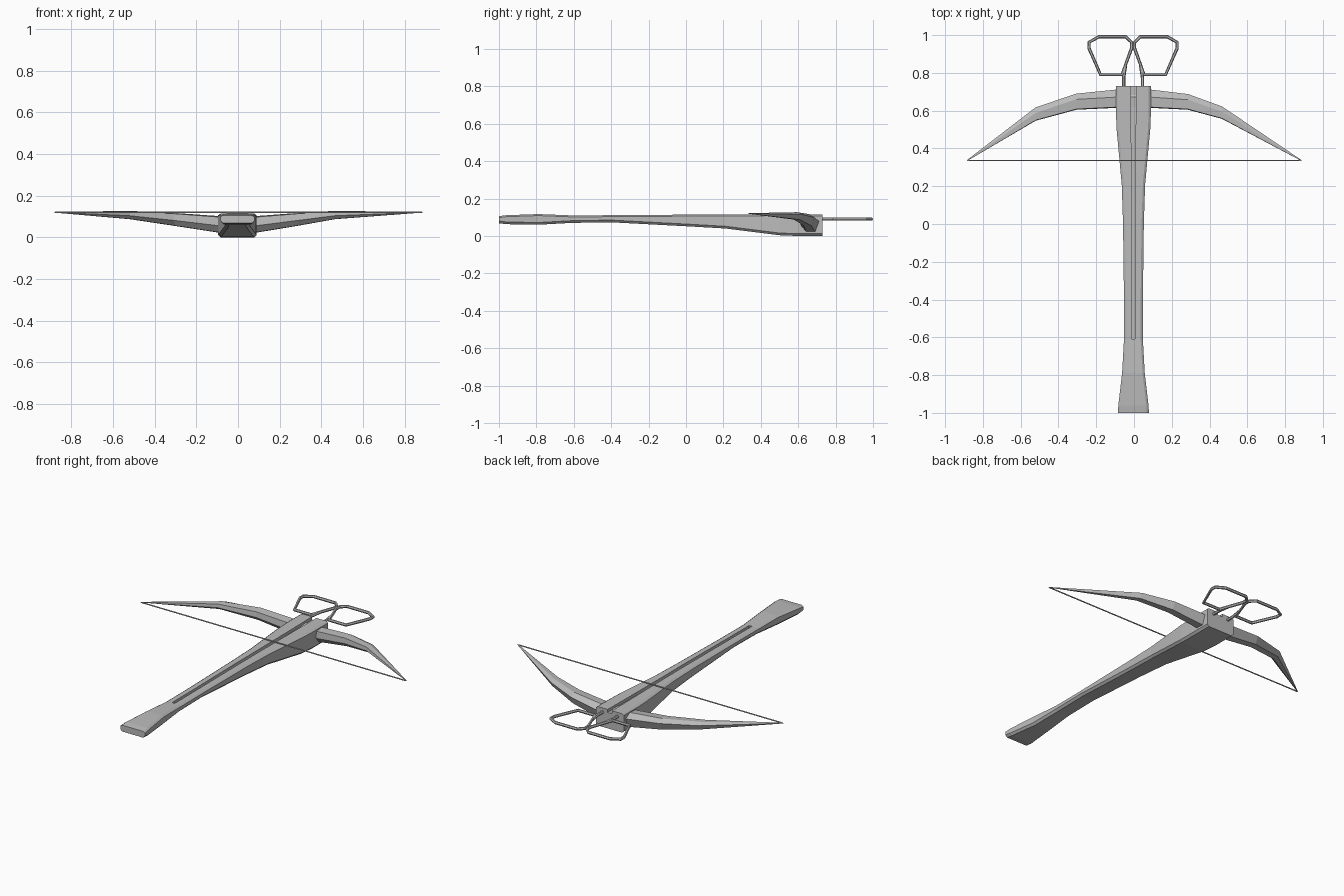
import bpy, bmesh

if "Cube" in bpy.data.objects:
    bpy.data.objects.remove(bpy.data.objects["Cube"])

# One flat grey for the whole model
grey = bpy.data.materials.new("plain grey")
grey.diffuse_color = (0.5, 0.5, 0.5, 1)
grey.use_nodes = True
grey.node_tree.nodes["Principled BSDF"].inputs["Base Color"].default_value = grey.diffuse_color


def loft(name, rings):
    """Skin a list of equal-length rings, capping both ends."""
    bm = bmesh.new()
    loops = [[bm.verts.new(p) for p in r] for r in rings]
    n = len(rings[0])
    for a, b in zip(loops, loops[1:]):
        for i in range(n):
            j = (i + 1) % n
            bm.faces.new((a[i], a[j], b[j], b[i]))
    bm.faces.new(loops[0][::-1])
    bm.faces.new(loops[-1])
    bmesh.ops.remove_doubles(bm, verts=bm.verts, dist=0.00005)
    bmesh.ops.dissolve_degenerate(bm, edges=bm.edges, dist=0.00005)
    bmesh.ops.recalc_face_normals(bm, faces=bm.faces)
    me = bpy.data.meshes.new(name)
    bm.to_mesh(me)
    bm.free()
    me.materials.append(grey)
    ob = bpy.data.objects.new(name, me)
    bpy.context.collection.objects.link(ob)
    return ob


def tube(name, pts, radius, closed=False):
    """Thin six-sided rod along straight segments."""
    cu = bpy.data.curves.new(name, 'CURVE')
    cu.dimensions = '3D'
    cu.bevel_depth = radius
    cu.bevel_resolution = 1
    cu.use_fill_caps = True
    sp = cu.splines.new('POLY')
    sp.points.add(len(pts) - 1)
    for q, p in zip(sp.points, pts):
        q.co = (*p, 1)
    sp.use_cyclic_u = closed
    sp.use_smooth = False
    cu.materials.append(grey)
    ob = bpy.data.objects.new(name, cu)
    bpy.context.collection.objects.link(ob)
    return ob


CX = -0.003  # stock centre line


# Stock: chamfered section with a bolt groove in the top
def stock_ring(y, w, top, bot, g, d):
    c = 0.012
    half = [(g, top - d), (g, top), (w - c, top), (w, top - 0.008),
            (w, bot + c), (w - c, bot)]
    pts = half + [(-x, z) for x, z in reversed(half)]
    return [(CX + x, y, z) for x, z in pts]


stock = [  # y, half width, top, bottom, groove half width, groove depth
    (-1.00, 0.082, 0.106, 0.068, 0.009, 0),
    (-0.96, 0.080, 0.111, 0.063, 0.009, 0),
    (-0.79, 0.060, 0.117, 0.060, 0.009, 0),
    (-0.61, 0.050, 0.110, 0.070, 0.009, 0),
    (-0.61, 0.050, 0.110, 0.070, 0.009, 0.018),
    (-0.40, 0.050, 0.111, 0.073, 0.009, 0.018),
    (0.00, 0.055, 0.114, 0.052, 0.010, 0.018),
    (0.21, 0.062, 0.114, 0.040, 0.010, 0.018),
    (0.34, 0.074, 0.114, 0.024, 0.011, 0.018),
    (0.50, 0.089, 0.114, 0.004, 0.012, 0.018),
    (0.60, 0.093, 0.114, 0.000, 0.013, 0.018),
    (0.73, 0.093, 0.114, 0.000, 0.015, 0.018),
]
loft("stock", [stock_ring(*s) for s in stock])


# Bow: hexagonal section tapering to points
def bow_ring(x, front, ridge, back, top, bot):
    h = top - bot
    t = front - back
    return [(x, back + 0.04 * t, top - 0.06 * h), (x, ridge, top),
            (x, front, top - 0.30 * h), (x, front - 0.22 * t, bot),
            (x, back + 0.28 * t, bot + 0.02 * h), (x, back, bot + 0.42 * h)]


tip = (0.338, 0.336, 0.333, 0.122, 0.119)
bow = [
    (-0.885, *tip),
    (-0.52, 0.618, 0.588, 0.547, 0.127, 0.087),
    (-0.305, 0.690, 0.660, 0.605, 0.117, 0.055),
    (-0.09, 0.712, 0.672, 0.615, 0.102, 0.022),
    (0.085, 0.712, 0.672, 0.615, 0.102, 0.022),
    (0.285, 0.688, 0.658, 0.605, 0.117, 0.055),
    (0.465, 0.623, 0.595, 0.557, 0.127, 0.087),
    (0.888, *tip),
]
loft("bow", [bow_ring(*s) for s in bow])

# Bowstring from tip to tip
tube("bowstring", [(-0.88, 0.336, 0.12), (0.884, 0.336, 0.12)], 0.0035)

# Twin foot loops with short stems into the stock
loop = [(-0.187, 0.991), (-0.043, 0.991), (-0.013, 0.962), (-0.013, 0.93),
        (-0.064, 0.79), (-0.177, 0.79), (-0.238, 0.93), (-0.238, 0.962)]
stem = [(-0.055, 0.70), (-0.055, 0.775), (-0.045, 0.84)]
for side, s in (("left", 1), ("right", -1)):
    place = lambda pts: [(-0.005 + s * (x + 0.005), y, 0.09) for x, y in pts]
    tube(side + "_foot_loop", place(loop), 0.009, True)
    tube(side + "_loop_stem", place(stem), 0.009)
